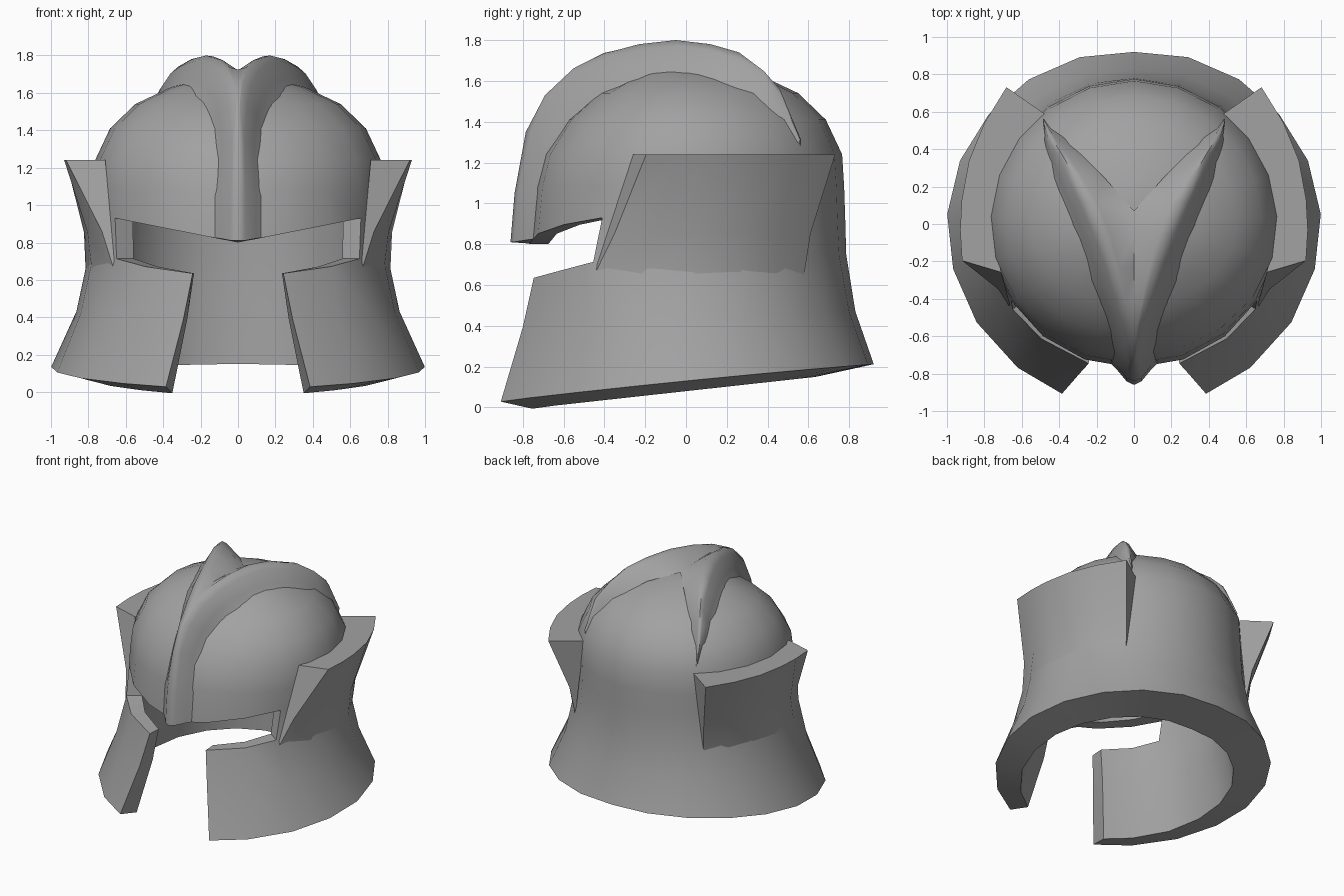
import bpy, bmesh
from math import sin, cos, radians
from mathutils import Vector

cube = bpy.data.objects.get("Cube")
if cube:
    bpy.data.objects.remove(cube)

steel = bpy.data.materials.new("grey steel")
steel.use_nodes = True
grey = (0.36, 0.36, 0.36, 1)
steel.diffuse_color = grey
steel.node_tree.nodes["Principled BSDF"].inputs["Base Color"].default_value = grey


def polar(r, deg, z):
    """Point at an angle measured from the back of the helmet."""
    return Vector((r * sin(radians(deg)), r * cos(radians(deg)), z))


def finish(bm, name, angle):
    bmesh.ops.remove_doubles(bm, verts=bm.verts, dist=0.001)
    bmesh.ops.dissolve_degenerate(bm, edges=bm.edges, dist=0.0005)
    bmesh.ops.recalc_face_normals(bm, faces=bm.faces)
    mesh = bpy.data.meshes.new(name)
    bm.to_mesh(mesh)
    bm.free()
    mesh.materials.append(steel)
    obj = bpy.data.objects.new(name, mesh)
    bpy.context.collection.objects.link(obj)
    bpy.ops.object.select_all(action="DESELECT")
    obj.select_set(True)
    bpy.context.view_layer.objects.active = obj
    bpy.ops.object.shade_smooth_by_angle(angle=radians(angle))


def loft(bm, sections, closed=False, mirror=1):
    """Skin a list of equal-length sections."""
    grid = [[bm.verts.new((p.x * mirror, p.y, p.z)) for p in s] for s in sections]
    n = len(grid[0])
    for a, b in zip(grid, grid[1:]):
        for j in range(n if closed else n - 1):
            k = (j + 1) % n
            bm.faces.new((a[j], a[k], b[k], b[j]))
    return grid


# Shell: dome, flared neck guard and cheek guards in one thick skin
half = [0, 18, 36, 53, 70, 87, 104, 122, 141, 160, 180]
angles = half + [360 - t for t in reversed(half[1:-1])]
# dome rows: height, radius, how much the front is drawn in
dome = [(1.08, .775, .03), (1.24, .765, .065), (1.41, .685, .10),
        (1.54, .55, .115), (1.63, .36, .12), (1.685, .16, .05), (1.70, 0, 0)]
BROW, CHEEK_TOP = 3, 2


def shell_point(row, t, inner):
    folded = min(t, 360 - t)
    side = 1 if t <= 180 else -1
    c, s = cos(radians(folded)), sin(radians(folded))
    w = max(0, -c)
    wall = .13 - .035 * w
    if row == 0:
        r = .92 + .08 * min(1, folded / 80) - .015 * w
        z = .12 + .10 * r * c + .01 * s * s
        wall = .235 + .05 * max(0, c) - .085 * w
        if inner:
            z = .08 + .11 * (r - wall) * c
    elif row == 1:
        r, z = .83 + .035 * s + .01 * w, .43 + .04 * c
        wall = .18 - .055 * w
    elif row == CHEEK_TOP:
        r, z = .785 + .012 * s - .005 * w, .75 - .13 * w * w
    elif row == BROW:
        r = .78 - .01 * w
        z = .93 if folded <= 122 else .80 + .13 * r * s / .66
    else:
        z, r, draw = dome[row - 4]
        r -= draw * w * w
        if inner:
            z -= .11 * max(0, z - 1.08) / .62
    # slant the cheek and visor edges
    if folded == 160 and row <= CHEEK_TOP:
        folded += (-3, 0, 2)[row] - 2 * inner
    if folded == 122 and row == CHEEK_TOP:
        folded += 3
    if inner:
        r = max(0, r - wall * (1 if row < 7 else r / .69))
    return polar(r, folded * side, z)


bm = bmesh.new()
rows = 4 + len(dome)
skins = [[[bm.verts.new(shell_point(i, t, inner)) for t in angles]
          for i in range(rows)] for inner in (False, True)]
edge_use = {}
for i in range(rows - 1):
    for j, t in enumerate(angles):
        k = (j + 1) % len(angles)
        mid = (t + (angles[k] or 360)) / 2
        mid = min(mid, 360 - mid)
        if (i == CHEEK_TOP and mid > 122) or (i < CHEEK_TOP and mid > 160):
            continue
        ring = [(i, j), (i, k), (i + 1, k), (i + 1, j)]
        for skin in skins:
            bm.faces.new([skin[a][b] for a, b in ring])
        for e in zip(ring, ring[1:] + ring[:1]):
            edge_use.setdefault(frozenset(e), []).append(e)
# rim faces joining the two skins
for uses in edge_use.values():
    (a, b), (c, d) = uses[0]
    if len(uses) == 1 and a < rows - 1:
        bm.faces.new((skins[0][a][b], skins[0][c][d], skins[1][c][d], skins[1][a][b]))
bmesh.ops.delete(bm, geom=[v for v in bm.verts if not v.link_faces], context="VERTS")
finish(bm, "helmet_shell", 38)

# Side wings: wedges leaning out from the shell, flat on top
wing = [  # outer angle, outer radius, inner angle, foot angle, foot radius
    (43, 1.00, 39, 44, .80), (56, .965, 53, 57, .805), (69, .945, 68, 71, .81),
    (82, .93, 82, 87, .815), (92, .93, 97, 106, .81), (102, .94, 110, 125, .80)]
for name, m in (("left_wing", 1), ("right_wing", -1)):
    bm = bmesh.new()
    sections = []
    for out_t, out_r, in_t, foot_t, foot_r in wing:
        top = polar(out_r, out_t, 1.24)
        foot = polar(foot_r, foot_t, .63)
        mid = foot.lerp(top, .37)
        mid -= Vector((mid.x, mid.y, 0)).normalized() * .03
        sections.append([polar(.755, in_t, 1.24), top, mid, foot])
    grid = loft(bm, sections, closed=True, mirror=m)
    bm.faces.new(grid[0])
    bm.faces.new(grid[-1])
    finish(bm, name, 35)

# Crest: one rounded ridge at the brow that forks into two over the dome
ridge = [(0, -.86, .81), (0, -.84, 1.05), (0, -.785, 1.35), (.01, -.69, 1.53),
         (.025, -.55, 1.66), (.06, -.40, 1.735), (.105, -.23, 1.78),
         (.17, -.05, 1.80), (.25, .12, 1.78), (.32, .26, 1.74),
         (.39, .38, 1.65), (.44, .46, 1.56), (.485, .56, 1.32)]
outer_foot = [(.15, -.74, .825), (.15, -.72, 1.05), (.13, -.63, 1.32),
              (.15, -.52, 1.46), (.19, -.42, 1.54), (.24, -.30, 1.59),
              (.30, -.14, 1.62), (.36, 0, 1.62), (.41, .13, 1.59),
              (.45, .25, 1.55), (.48, .37, 1.48), (.50, .46, 1.40),
              (.49, .55, 1.28)]
valley = [(0, -.40, 1.725), (0, -.23, 1.72), (0, -.05, 1.72), (0, .07, 1.705),
          (.16, .25, 1.662), (.28, .37, 1.58), (.37, .46, 1.495), (.48, .56, 1.28)]
inner_foot = [(0, y, z) for x, y, z in ridge[:5]] + valley
centre = Vector((0, 0, 1))
bm = bmesh.new()
for m in (1, -1):
    sections = []
    for top, foot, dip in zip(ridge, outer_foot, inner_foot):
        top, foot, dip = Vector(top), Vector(foot), Vector(dip)
        out = (top - centre).normalized()
        hollow = foot.lerp(top, .35)
        hollow += (centre - hollow) * .012
        shoulder = foot.lerp(top, .74) + out * .07 * (top - foot).length
        inside = top.lerp(dip, .25) + out * .08 * (top - dip).length
        foot += (centre - foot) * .02
        sections.append([foot, hollow, shoulder, top, inside, dip])
    grid = loft(bm, sections, mirror=m)
    # underside at the brow
    back = bm.verts.new((0, -.72, .80))
    bm.faces.new(grid[0][:4] + [back])
finish(bm, "forked_crest", 52)
